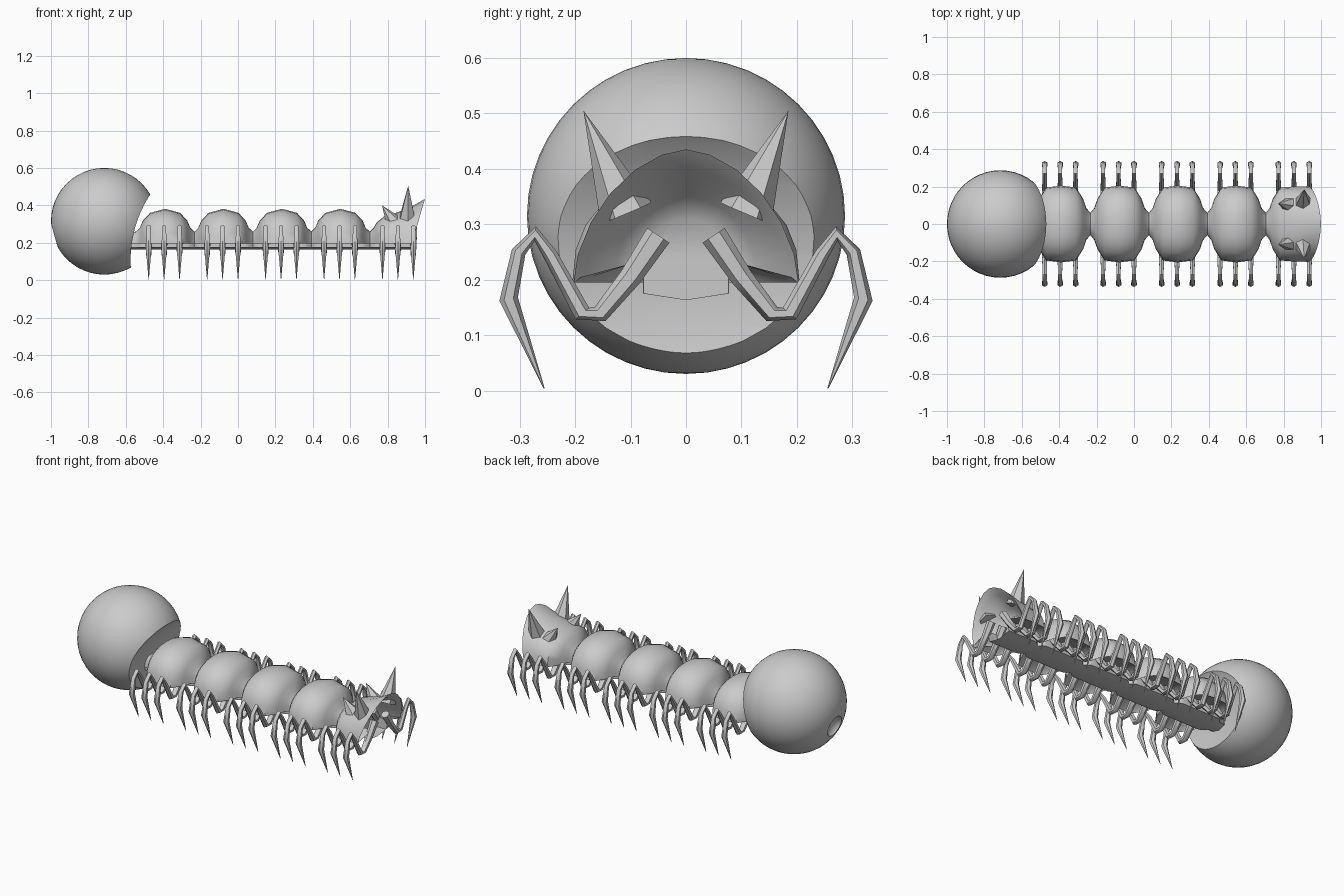
import bpy, bmesh, math
from mathutils import Vector

if "Cube" in bpy.data.objects:
    bpy.data.objects.remove(bpy.data.objects["Cube"])

grey = bpy.data.materials.new("plain_grey")
grey.diffuse_color = (0.6, 0.6, 0.6, 1)
grey.use_nodes = True
grey.node_tree.nodes["Principled BSDF"].inputs["Base Color"].default_value = grey.diffuse_color


def finish(ob, angle=50):
    if not ob.data.materials:
        ob.data.materials.append(grey)
    bpy.ops.object.select_all(action='DESELECT')
    ob.select_set(True)
    bpy.context.view_layer.objects.active = ob
    bpy.ops.object.shade_smooth_by_angle(angle=math.radians(angle))
    return ob


def loft(name, rings, angle=50):
    """Skin a list of equal-length point rings and cap both ends."""
    bm = bmesh.new()
    vs = [[bm.verts.new(p) for p in r] for r in rings]
    n = len(vs[0])
    for a, b in zip(vs, vs[1:]):
        for i in range(n):
            bm.faces.new((a[i], a[(i + 1) % n], b[(i + 1) % n], b[i]))
    bm.faces.new(vs[0])
    bm.faces.new(vs[-1])
    bmesh.ops.recalc_face_normals(bm, faces=bm.faces[:])
    me = bpy.data.meshes.new(name)
    bm.to_mesh(me)
    bm.free()
    ob = bpy.data.objects.new(name, me)
    bpy.context.collection.objects.link(ob)
    return finish(ob, angle)


def sphere(name, loc, scale, seg=48, rot=0):
    bpy.ops.mesh.primitive_uv_sphere_add(segments=seg, ring_count=seg // 2, location=loc)
    ob = bpy.context.object
    ob.name = name
    ob.scale = scale
    ob.rotation_euler = (0, rot, 0)
    return ob


def cut(ob, cutter):
    m = ob.modifiers.new("cut", 'BOOLEAN')
    m.operation = 'DIFFERENCE'
    m.solver = 'EXACT'
    m.object = cutter
    bpy.context.view_layer.objects.active = ob
    bpy.ops.object.modifier_apply(modifier="cut")
    bpy.data.objects.remove(cutter)


# Big ball with a scooped front and a small crater at the rear
ball = sphere("ball", (-0.715, 0, 0.315), (0.285, 0.287, 0.285))
cut(ball, sphere("scoop", (-0.133, 0, 0.16), (0.45, 0.9, 0.45), 64))
cut(ball, sphere("crater", (-1.0, 0, 0.235), (0.05, 0.07, 0.07), 12, -0.3))
finish(ball, 35)

LIP = 0.195


def section(x, w, top, p=0.85, shear=0.0):
    """Domed shell over a narrow trunk, as one closed ring."""
    pts = []
    for i in range(13):
        a = math.pi * i / 12
        c, s = math.cos(a), max(math.sin(a), 0)
        pts.append((math.copysign(w * abs(c) ** p, c), LIP + (top - LIP) * s ** p))
    t = min(0.078, 0.85 * w)
    pts += [(-0.93 * w, LIP + 0.01), (-t, 0.235), (-t, 0.175), (0, 0.163),
            (t, 0.175), (t, 0.235), (0.93 * w, LIP + 0.01)]
    return [(x + shear * (z - LIP), y, z) for y, z in pts]


# Body: four domed segments joined by necks, running into the hooded head
centres = [-0.39 + 0.3125 * i for i in range(5)]
rings = [section(-0.62, 0.05, 0.25)]
for c in centres[:4]:
    for dx, w, top in ((-0.155, 0.06, 0.26), (-0.135, 0.085, 0.28), (-0.118, 0.135, 0.32),
                       (-0.08, 0.195, 0.36), (0, 0.205, 0.382), (0.08, 0.195, 0.36),
                       (0.118, 0.135, 0.32), (0.135, 0.085, 0.28)):
        rings.append(section(c + dx, w, top))
for x, w, top, p, sh in ((0.705, 0.06, 0.26, 0.85, 0), (0.725, 0.085, 0.28, 0.85, 0),
                         (0.742, 0.135, 0.31, 0.85, 0), (0.78, 0.195, 0.34, 0.85, 0),
                         (0.85, 0.2, 0.365, 0.9, 0.05), (0.90, 0.2, 0.395, 1.0, 0.15),
                         (0.93, 0.203, 0.435, 1.15, 0.29),
                         (0.915, 0.185, 0.40, 1.1, 0.25), (0.86, 0.13, 0.35, 1, 0.1),
                         (0.84, 0.09, 0.31, 1, 0)):
    rings.append(section(x, w, top, p, sh))
loft("segmented_body", rings)


# Horns and short rear spikes on the head
def spike(name, base, tip, r):
    base, tip = Vector(base), Vector(tip)
    d = tip - base
    bpy.ops.mesh.primitive_cone_add(vertices=6, radius1=r, radius2=0, depth=d.length,
                                    location=(base + tip) / 2)
    ob = bpy.context.object
    ob.name = name
    ob.rotation_euler = d.to_track_quat('Z', 'Y').to_euler()
    finish(ob, 40)


for s, side in ((-1, "right"), (1, "left")):
    spike("horn_" + side, (0.905, s * 0.108, 0.32), (0.91, s * 0.185, 0.505), 0.05)
    spike("rear_spike_" + side, (0.84, s * 0.1, 0.30), (0.77, s * 0.11, 0.40), 0.05)

# Legs: (y, z, radius) along the path, three pairs on each segment
PATH = [(0.05, 0.28, 0.024), (0.1, 0.205, 0.02), (0.155, 0.138, 0.016), (0.187, 0.139, 0.016),
        (0.245, 0.245, 0.013), (0.272, 0.283, 0.013), (0.302, 0.25, 0.013),
        (0.32, 0.165, 0.017), (0.256, 0.004, 0.001)]


def leg_rings(s):
    out = []
    for i, (y, z, r) in enumerate(PATH):
        a, b = PATH[max(i - 1, 0)], PATH[min(i + 1, len(PATH) - 1)]
        t = Vector((b[0] - a[0], b[1] - a[1])).normalized()
        ring = []
        for k in range(6):
            u = math.tau * k / 6
            off = r * math.cos(u)
            ring.append((r * math.sin(u), s * (y - t.y * off), z + t.x * off))
        out.append(ring)
    return out


for s, side in ((-1, "right"), (1, "left")):
    first = None
    for c in centres:
        for dx in (-0.0825, 0, 0.0825):
            if first is None:
                ob = first = loft("leg_" + side, leg_rings(s))
            else:
                ob = bpy.data.objects.new("leg_" + side, first.data)
                bpy.context.collection.objects.link(ob)
            ob.location.x = c - 0.005 + dx
